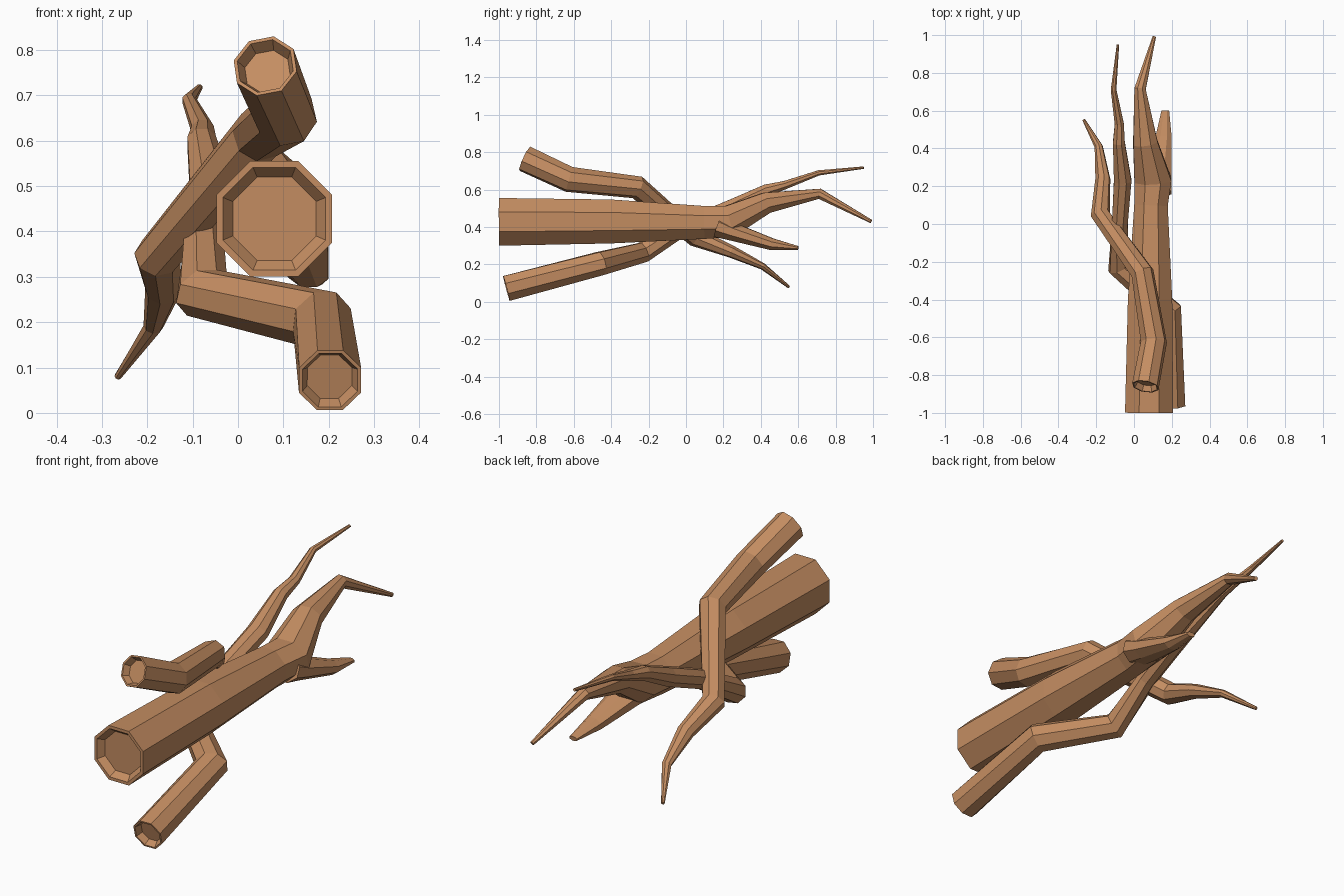
import bpy, bmesh, math
from mathutils import Vector

if "Cube" in bpy.data.objects:
    bpy.data.objects.remove(bpy.data.objects["Cube"])

bark = bpy.data.materials.new("brown_bark")
bark.diffuse_color = (0.55, 0.265, 0.12, 1)
bark.use_nodes = True
bark.node_tree.nodes["Principled BSDF"].inputs["Base Color"].default_value = bark.diffuse_color


def branch(name, points, hollow=True, roll=0.0, sides=8):
    """Sweep an octagon along points (x, y, z, half width, half height)."""
    bm = bmesh.new()
    path = [Vector(p[:3]) for p in points]
    rings = []
    for i, p in enumerate(points):
        # mitred cross-section at each bend
        a = (path[i] - path[max(i - 1, 0)]).normalized()
        b = (path[min(i + 1, len(path) - 1)] - path[i]).normalized()
        t = (a + b).normalized()
        side = t.cross(Vector((0, 0, 1))).normalized()
        up = side.cross(t)
        bend, stretch = Vector((0, 0, 0)), 0
        if a.length > 0 and b.length > 0:
            bend = (b - a).normalized()
            stretch = min(1 / max(a.dot(t), 0.5), 1.3) - 1
        ring = []
        for k in range(sides):
            ang = 2 * math.pi * (k + 0.5) / sides + roll
            off = side * math.cos(ang) * p[3] + up * math.sin(ang) * p[4]
            off += bend * off.dot(bend) * stretch
            ring.append(bm.verts.new(path[i] + off))
        rings.append(ring)
    for r0, r1 in zip(rings, rings[1:]):
        for k in range(sides):
            j = (k + 1) % sides
            bm.faces.new((r0[k], r0[j], r1[j], r1[k]))
    start = bm.faces.new(rings[0])
    bm.faces.new(rings[-1][::-1])
    bmesh.ops.recalc_face_normals(bm, faces=bm.faces[:])
    if hollow:
        # sawn end: thin rim, then a sunken, narrower floor
        r = points[0][3]
        inward = (path[1] - path[0]).normalized()
        bmesh.ops.inset_region(bm, faces=[start], thickness=r * 0.11)
        bmesh.ops.inset_region(bm, faces=[start], thickness=r * 0.17)
        for v in start.verts:
            v.co += inward * 0.03
    mesh = bpy.data.meshes.new(name)
    bm.to_mesh(mesh)
    bm.free()
    mesh.materials.append(bark)
    ob = bpy.data.objects.new(name, mesh)
    bpy.context.collection.objects.link(ob)
    return ob


# Thick central log, thinning into a bent twig
branch("main_log", [
    (0.08, -1.00, 0.428, 0.138, 0.138),
    (0.085, -0.40, 0.43, 0.127, 0.127),
    (0.09, 0.10, 0.425, 0.096, 0.095),
    (0.10, 0.23, 0.43, 0.105, 0.09),
    (0.06, 0.43, 0.53, 0.07, 0.06),
    (0.032, 0.715, 0.578, 0.032, 0.028),
    (0.107, 0.99, 0.43, 0.01, 0.01)])

# Splintered spur below the fork of the log
branch("splinter", [
    (0.12, 0.17, 0.405, 0.085, 0.065),
    (0.125, 0.25, 0.375, 0.08, 0.052),
    (0.157, 0.46, 0.308, 0.046, 0.034),
    (0.166, 0.60, 0.288, 0.022, 0.011)], hollow=False)

# Upper branch, crossing over the log and dropping on the left
branch("upper_branch", [
    (0.06, -0.86, 0.765, 0.073, 0.073),
    (0.105, -0.625, 0.655, 0.069, 0.069),
    (0.045, -0.26, 0.612, 0.06, 0.06),
    (-0.178, 0.05, 0.345, 0.05, 0.05),
    (-0.165, 0.24, 0.27, 0.04, 0.034),
    (-0.187, 0.41, 0.19, 0.022, 0.018),
    (-0.265, 0.55, 0.08, 0.008, 0.008)], roll=math.radians(12))

# Lower branch, passing under the log and rising on the left
branch("lower_branch", [
    (0.203, -0.96, 0.072, 0.074, 0.074),
    (0.185, -0.46, 0.205, 0.067, 0.067),
    (-0.08, -0.23, 0.265, 0.057, 0.057),
    (-0.075, 0.0, 0.405, 0.045, 0.045),
    (-0.06, 0.23, 0.50, 0.05, 0.045),
    (-0.08, 0.43, 0.597, 0.034, 0.034),
    (-0.078, 0.53, 0.625, 0.026, 0.024),
    (-0.108, 0.71, 0.69, 0.016, 0.015),
    (-0.085, 0.95, 0.718, 0.007, 0.007)])
